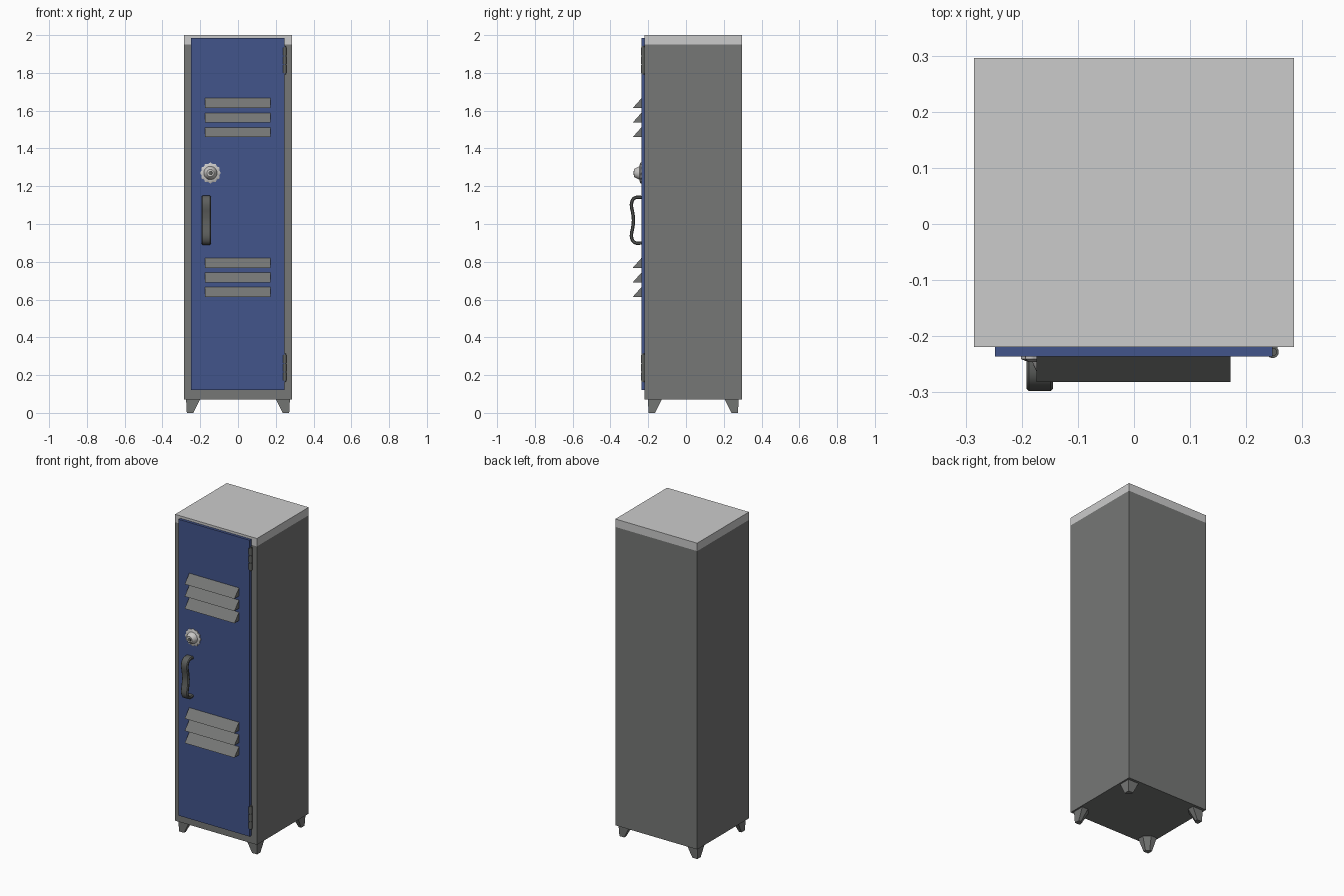
import bpy, bmesh, math
from mathutils import Vector

if "Cube" in bpy.data.objects:
    bpy.data.objects.remove(bpy.data.objects["Cube"])


def material(name, rgb):
    m = bpy.data.materials.new(name)
    m.diffuse_color = (*rgb, 1)
    m.use_nodes = True
    m.node_tree.nodes["Principled BSDF"].inputs["Base Color"].default_value = m.diffuse_color
    return m


GREY = material("body grey", (0.18, 0.185, 0.18))
LIGHT = material("light grey", (0.60, 0.60, 0.60))
BLUE = material("door blue", (0.055, 0.09, 0.26))
DARK = material("dark grey metal", (0.11, 0.115, 0.11))
SILVER = material("dial silver", (0.58, 0.57, 0.56))


def finish(name, bm, mat, smooth=False):
    bmesh.ops.remove_doubles(bm, verts=bm.verts, dist=1e-6)
    bmesh.ops.recalc_face_normals(bm, faces=bm.faces)
    me = bpy.data.meshes.new(name)
    bm.to_mesh(me)
    bm.free()
    me.materials.append(mat)
    ob = bpy.data.objects.new(name, me)
    bpy.context.collection.objects.link(ob)
    if smooth:
        bpy.ops.object.select_all(action='DESELECT')
        ob.select_set(True)
        bpy.context.view_layer.objects.active = ob
        bpy.ops.object.shade_smooth_by_angle(angle=math.radians(35))
    return ob


def loft(name, rings, mat, smooth=False):
    """Skin a list of equal-length point rings and cap both ends."""
    bm = bmesh.new()
    vs = [[bm.verts.new(p) for p in r] for r in rings]
    n = len(vs[0])
    for a, b in zip(vs, vs[1:]):
        for i in range(n):
            j = (i + 1) % n
            bm.faces.new((a[i], a[j], b[j], b[i]))
    bm.faces.new(vs[0])
    bm.faces.new(vs[-1][::-1])
    return finish(name, bm, mat, smooth)


def box(name, x0, x1, y0, y1, z0, z1, mat):
    return loft(name, [[(x0, y0, z), (x1, y0, z), (x1, y1, z), (x0, y1, z)]
                       for z in (z0, z1)], mat)


# Cabinet shell, base, cap and door
box("cabinet_body", -0.285, 0.285, -0.219, 0.296, 0.118, 1.95, GREY)
box("base_plinth", -0.285, 0.285, -0.219, 0.296, 0.072, 0.118, GREY)
box("top_cap", -0.285, 0.285, -0.219, 0.296, 1.95, 2.0, LIGHT)
box("door", -0.248, 0.247, -0.236, -0.217, 0.12, 1.985, BLUE)

# Tapered feet: outer corner upright, inner corner chamfered
for sx, xn in ((-1, "left"), (1, "right")):
    for sy, yn in ((-1, "front"), (1, "back")):
        cx, cy = sx * 0.275, 0.0385 + sy * 0.2405

        def foot_ring(size, z, inset):
            c = size * 0.45
            pts = [(inset, inset), (size, inset), (size, size - c),
                   (size - c, size), (inset, size)]
            return [(cx - sx * u, cy - sy * v, z) for u, v in pts]
        loft(f"foot_{yn}_{xn}",
             [foot_ring(0.038, 0, 0.004), foot_ring(0.075, 0.074, 0)], GREY)

# Louvres: wedge-shaped vents in two groups of three
for group, top in (("upper", 1.668), ("lower", 0.822)):
    for i in range(3):
        z = top - i * 0.077
        loft(f"{group}_louvre_{i + 1}",
             [[(x, -0.234, z), (x, -0.282, z - 0.054), (x, -0.234, z - 0.054)]
              for x in (-0.174, 0.172)], GREY)

# Combination dial: scalloped flange, conical knob and centre cap
DX, DZ = -0.146, 1.27


def dial_ring(r, y, scallop=0.0, n=72):
    return [(DX + (r + scallop * math.cos(12 * t)) * math.cos(t), y,
             DZ + (r + scallop * math.cos(12 * t)) * math.sin(t))
            for t in (2 * math.pi * k / n for k in range(n))]


loft("dial_flange", [dial_ring(0.052, -0.234, 0.003), dial_ring(0.052, -0.241, 0.003),
                     dial_ring(0.042, -0.246)], SILVER, True)
loft("dial_knob", [dial_ring(0.036, -0.244), dial_ring(0.033, -0.252),
                   dial_ring(0.023, -0.272), dial_ring(0.019, -0.275)], SILVER, True)
loft("dial_centre", [dial_ring(0.011, -0.274), dial_ring(0.010, -0.278)], DARK, True)

# Pull handle: wavy strap swept along a smooth path in the y-z plane
half = [(-0.232, 1.140), (-0.262, 1.141), (-0.279, 1.132), (-0.288, 1.112),
        (-0.288, 1.088), (-0.282, 1.058), (-0.278, 1.020)]
ctrl = [Vector((0, y, z)) for y, z in half]
ctrl += [Vector((0, y, 2.04 - z)) for y, z in half[-2::-1]]
path = []
ext = [ctrl[0]] + ctrl + [ctrl[-1]]
for a, b, c, d in zip(ext, ext[1:], ext[2:], ext[3:]):
    for k in range(4):
        t = k / 4
        path.append(0.5 * (2 * b + (c - a) * t + (2 * a - 5 * b + 4 * c - d) * t * t
                           + (3 * b - a - 3 * c + d) * t ** 3))
path.append(ctrl[-1])
W, T, C = 0.024, 0.009, 0.005
section = [(-W, -T + C), (-W + C, -T), (W - C, -T), (W, -T + C),
           (W, T - C), (W - C, T), (-W + C, T), (-W, T - C)]
rings = []
for i, p in enumerate(path):
    tan = (path[min(i + 1, len(path) - 1)] - path[max(i - 1, 0)]).normalized()
    nrm = Vector((0, -tan.z, tan.y))
    rings.append([p + Vector((-0.168 + u, 0, 0)) + nrm * v for u, v in section])
loft("door_handle", rings, DARK, True)

# Hinges: three knuckles on a pin, with a leaf behind
for name, zc in (("upper", 1.867), ("lower", 0.239)):
    def barrel(part, r, z0, z1):
        loft(f"{name}_hinge_{part}",
             [[(0.247 + r * math.cos(a), -0.228 + r * math.sin(a), z)
               for a in (math.pi * k / 8 for k in range(16))] for z in (z0, z1)],
             DARK, True)
    barrel("pin", 0.0075, zc - 0.075, zc + 0.075)
    for k in (-1, 0, 1):
        barrel(f"knuckle_{k + 2}", 0.011, zc + k * 0.047 - 0.021, zc + k * 0.047 + 0.021)
    box(f"{name}_hinge_leaf", 0.240, 0.256, -0.226, -0.218, zc - 0.07, zc + 0.07, DARK)
